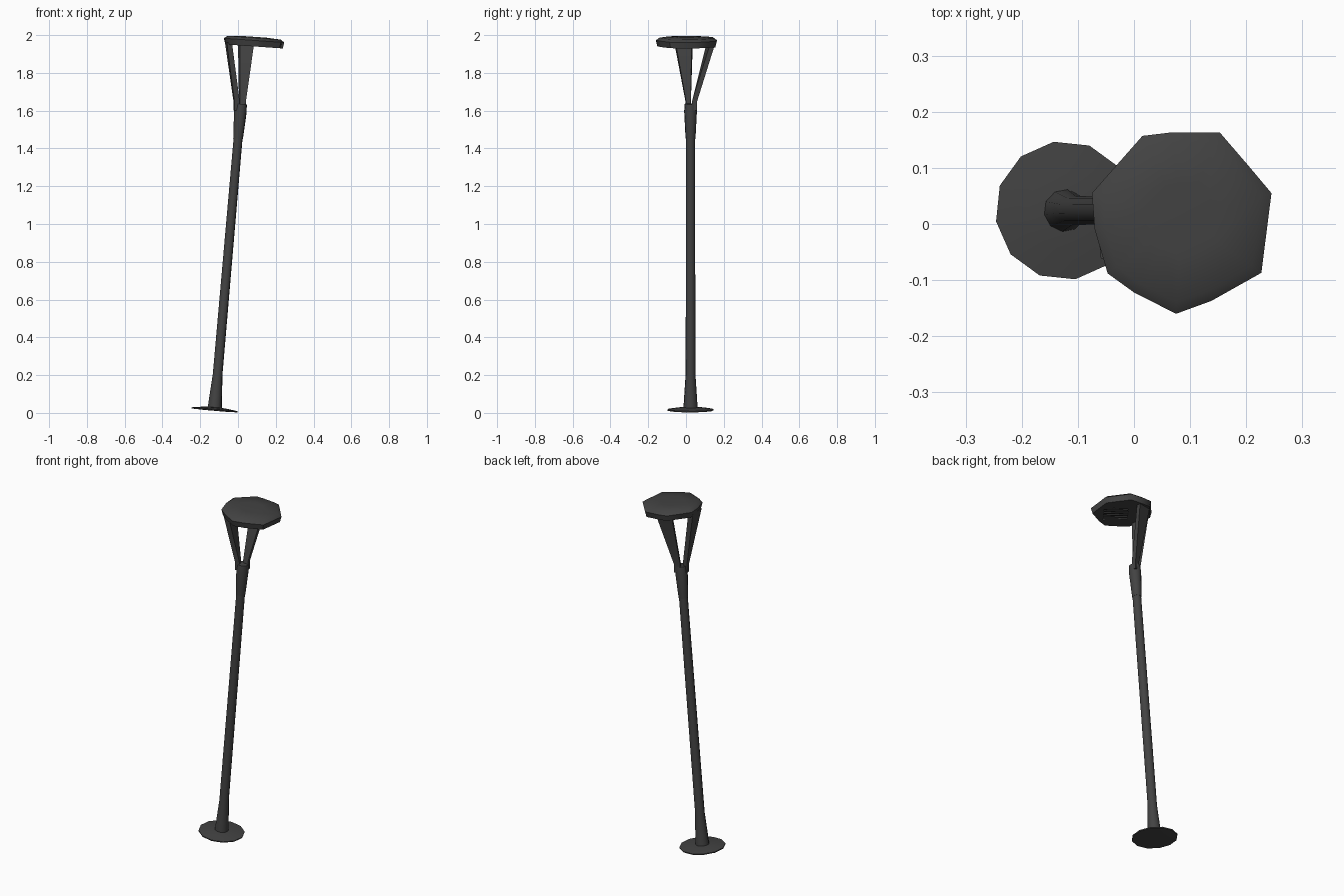
import bpy, bmesh, math
from mathutils import Matrix, Vector

if "Cube" in bpy.data.objects:
    bpy.data.objects.remove(bpy.data.objects["Cube"])

LEAN = Matrix.Translation((-0.124, 0.024, 0.017)) @ Matrix.Rotation(math.radians(4.95), 4, 'Y')


def finish(name, bm, angle=40):
    bmesh.ops.recalc_face_normals(bm, faces=bm.faces[:])
    me = bpy.data.meshes.new(name)
    bm.to_mesh(me)
    bm.free()
    ob = bpy.data.objects.new(name, me)
    bpy.context.collection.objects.link(ob)
    if angle:
        bpy.ops.object.select_all(action='DESELECT')
        ob.select_set(True)
        bpy.context.view_layer.objects.active = ob
        bpy.ops.object.shade_smooth_by_angle(angle=math.radians(angle))
    return ob


def loft(name, rings, angle=40):
    """Skin a stack of equal-sized point rings and cap both ends."""
    bm = bmesh.new()
    rows = [[bm.verts.new(p) for p in ring] for ring in rings]
    n = len(rows[0])
    for a, b in zip(rows, rows[1:]):
        for i in range(n):
            j = (i + 1) % n
            bm.faces.new((a[i], a[j], b[j], b[i]))
    bm.faces.new(rows[0][::-1])
    bm.faces.new(rows[-1])
    return finish(name, bm, angle)


def leaning_lathe(name, profile, sides):
    """Round section along the leaning axis of the lamp."""
    def ring(r, z):
        return [LEAN @ Vector((r * math.cos(t), r * math.sin(t), z))
                for t in (2 * math.pi * (i + 0.3) / sides for i in range(sides))]
    return loft(name, [ring(r, z) for r, z in profile])


# Ground plate, flared foot, pole and collar
leaning_lathe("base_plate", [(0.06, -0.006), (0.123, -0.004), (0.124, 0.002),
                             (0.07, 0.010), (0.03, 0.013)], 12)
leaning_lathe("pole", [(0.038, 0.008), (0.034, 0.07), (0.026, 0.19), (0.024, 1.46)], 10)
leaning_lathe("collar", [(0.026, 1.44), (0.028, 1.47), (0.034, 1.585), (0.031, 1.625)], 10)


# Two flat arms that widen from the collar to the rim of the head
def arm(name, low, high):
    loft(name, [[(x, y, 1.60) for x, y in low],
                [(x, y, 1.65) for x, y in low],
                [(x, y, 1.96) for x, y in high]], 30)


arm("left_arm", [(-0.024, 0.026), (-0.019, -0.003), (0.009, 0.0), (0.003, 0.025)],
    [(-0.069, 0.036), (-0.059, -0.062), (-0.032, -0.055), (-0.036, 0.03)])
arm("back_arm", [(0.005, 0.047), (0.038, 0.059), (0.042, 0.032), (0.011, 0.032)],
    [(0.0, 0.132), (0.086, 0.156), (0.086, 0.130), (0.01, 0.110)])

# Faceted lamp head, tilted with the pole
OUTLINE = [(-0.075, 0.055), (0.015, 0.157), (0.065, 0.163), (0.153, 0.163),
           (0.203, 0.105), (0.245, 0.055), (0.227, -0.087), (0.138, -0.137),
           (0.075, -0.160), (0.0, -0.122), (-0.047, -0.088), (-0.070, -0.010)]
C = Vector((0.085, 0.01))


def head_z(x):
    return 1.972 - 0.07 * (x - C.x)


def head_ring(scale, dz):
    pts = [C + (Vector(p) - C) * scale for p in OUTLINE]
    return [(p.x, p.y, head_z(p.x) + dz) for p in pts]


head = loft("lamp_head", [head_ring(0.95, -0.032), head_ring(1.0, 0.0),
                          head_ring(0.88, 0.014), head_ring(0.4, 0.019)], 50)

# Recessed light window with slats under the head
WINDOW = (Matrix.Translation((0.115, -0.015, head_z(0.115) - 0.032))
          @ Matrix.Rotation(math.atan(0.07), 4, 'Y')
          @ Matrix.Rotation(math.radians(-38), 4, 'Z'))


def window_box(name, size, offset=(0, 0, 0)):
    bm = bmesh.new()
    bmesh.ops.create_cube(bm, size=1, matrix=WINDOW @ Matrix.Translation(offset)
                          @ Matrix.Diagonal((*size, 1)))
    return finish(name, bm, 0)


cutter = window_box("window_cutter", (0.13, 0.13, 0.03))
cutter.hide_render = True
cutter.hide_viewport = True
cut = head.modifiers.new("window", 'BOOLEAN')
cut.operation = 'DIFFERENCE'
cut.object = cutter
for i in range(5):
    window_box(f"slat_{i + 1}", (0.13, 0.013, 0.006), (0, (i - 2) * 0.026, 0.006))

# Dark painted metal
metal = bpy.data.materials.new("dark_metal")
metal.diffuse_color = (0.055, 0.055, 0.055, 1)
metal.use_nodes = True
metal.node_tree.nodes["Principled BSDF"].inputs["Base Color"].default_value = metal.diffuse_color
for ob in bpy.context.scene.objects:
    ob.data.materials.append(metal)
